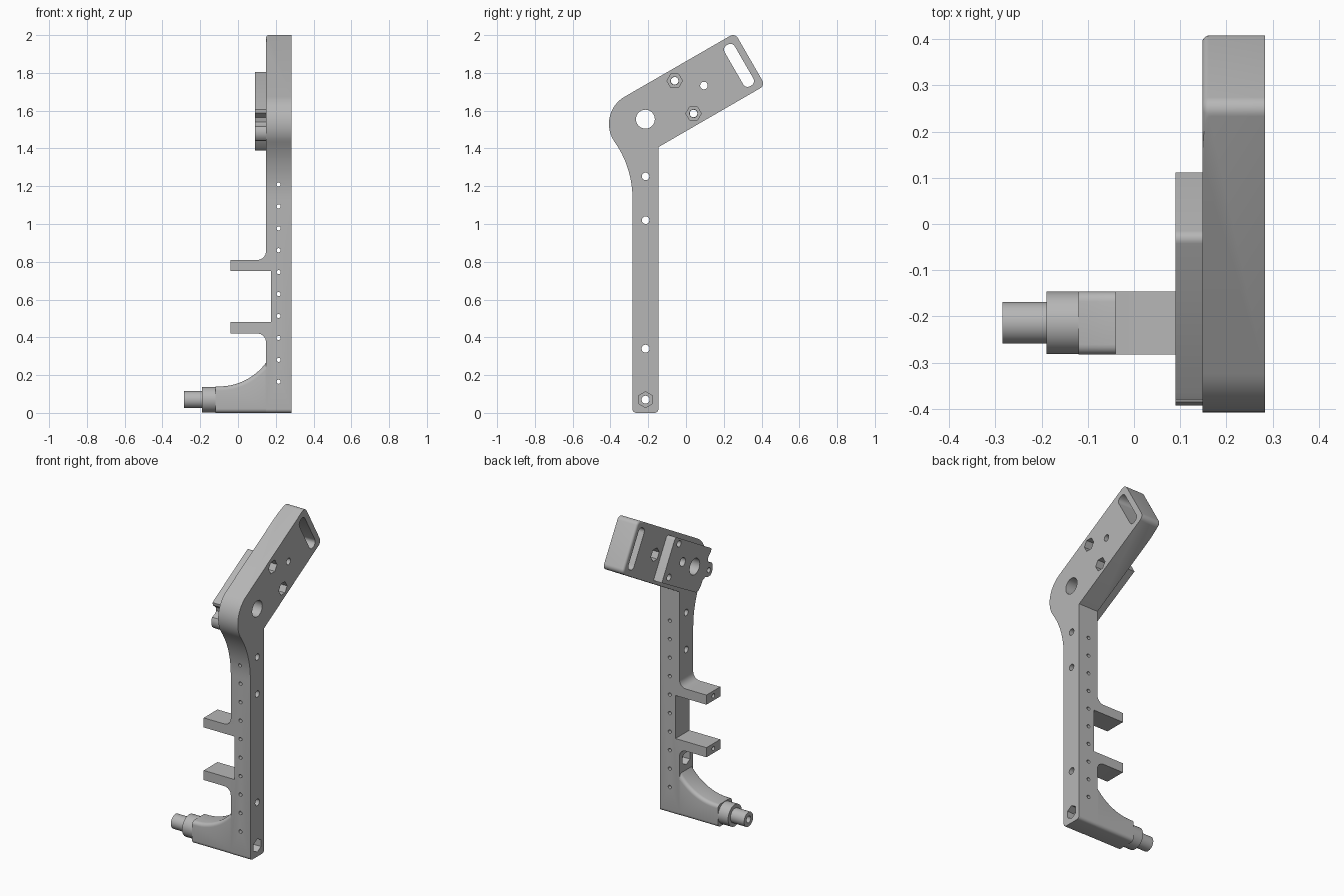
import bpy, bmesh, math
from mathutils import Vector

if "Cube" in bpy.data.objects:
    bpy.data.objects.remove(bpy.data.objects["Cube"], do_unlink=True)

grey = bpy.data.materials.new("metal grey")
grey.use_nodes = True
grey.diffuse_color = (0.47, 0.47, 0.47, 1)
grey.node_tree.nodes["Principled BSDF"].inputs["Base Color"].default_value = (0.47, 0.47, 0.47, 1)

LEG_X0, LEG_X1 = 0.148, 0.284      # leg thickness
LEG_Y0, LEG_Y1 = -0.283, -0.146    # leg depth
MID_Y = -0.214
TILT = math.radians(30)            # slope of the upper arm


def arc(cx, cy, r, a0, a1, n=8):
    return [(cx + r * math.cos(math.radians(a0 + (a1 - a0) * i / n)),
             cy + r * math.sin(math.radians(a0 + (a1 - a0) * i / n))) for i in range(n + 1)]


def circle(cx, cy, r, n=32, turn=0):
    return arc(cx, cy, r, turn, turn + 360, n)[:-1]


def arm(u, v):
    """Point given along (u) and across (v) the sloping arm, as (y, z)."""
    c, s = math.cos(TILT), math.sin(TILT)
    return (c * u - s * v, s * u + c * v)


def prism(name, pts, axis, lo, hi):
    """Extrude an outline along x (points are y, z) or y (points are x, z)."""
    bm = bmesh.new()
    place = (lambda p, d: (d, p[0], p[1])) if axis == "x" else (lambda p, d: (p[0], d, p[1]))
    face = bm.faces.new([bm.verts.new(place(p, lo)) for p in pts])
    new = bmesh.ops.extrude_face_region(bm, geom=[face])["geom"]
    shift = Vector(place((0, 0), hi - lo))
    bmesh.ops.translate(bm, vec=shift, verts=[g for g in new if isinstance(g, bmesh.types.BMVert)])
    bmesh.ops.recalc_face_normals(bm, faces=bm.faces)
    mesh = bpy.data.meshes.new(name)
    bm.to_mesh(mesh)
    bm.free()
    mesh.materials.append(grey)
    ob = bpy.data.objects.new(name, mesh)
    bpy.context.collection.objects.link(ob)
    return ob


def round_edges(ob, rule, width):
    bm = bmesh.new()
    bm.from_mesh(ob.data)
    edges = [e for e in bm.edges if rule(e.verts[0].co, e.verts[1].co)]
    bmesh.ops.bevel(bm, geom=edges, offset=width, segments=5, profile=0.5, affect="EDGES")
    bm.to_mesh(ob.data)
    bm.free()


def cut(ob, pts, axis, lo, hi):
    cutter = prism("cutter", pts, axis, lo, hi)
    cutter.hide_render = True
    bpy.context.view_layer.objects.active = ob
    mod = ob.modifiers.new("cut", "BOOLEAN")
    mod.operation, mod.solver, mod.object = "DIFFERENCE", "EXACT", cutter
    bpy.ops.object.modifier_apply(modifier=mod.name)
    bpy.data.objects.remove(cutter, do_unlink=True)


def finish(ob):
    bpy.ops.object.select_all(action="DESELECT")
    ob.select_set(True)
    bpy.context.view_layer.objects.active = ob
    bpy.ops.object.shade_smooth_by_angle(angle=math.radians(30))


# Main body: straight leg, rounded elbow and sloping arm
U_END, V_LOW, V_TOP, R = 1.23, 1.292, 1.612, 0.03
outline = arc(LEG_Y0 + 0.02, 0.02, 0.02, 270, 180, 5)
outline += arc(LEG_Y0 - 0.525, 1.134, 0.525, 0, 35, 12)
outline += arc(-0.242, 1.53, 0.166, 215, 120, 18)[1:]
outline += arc(*arm(U_END - R, V_TOP - R), R, 120, 30, 6)
outline += arc(*arm(U_END - R, V_LOW + R), R, 30, -60, 6)
outline += [(LEG_Y1, 1.407)]
outline += arc(LEG_Y1 - 0.02, 0.02, 0.02, 0, -90, 5)
body = prism("main_body", outline, "x", LEG_X0, LEG_X1)


def at_arm_end(p):
    along = p.y * math.cos(TILT) + p.z * math.sin(TILT)
    return p.x < LEG_X0 + 0.001 and along > U_END - R - 0.005


round_edges(body, lambda a, b: at_arm_end(a) and at_arm_end(b), 0.015)

# Shallow recess between the brackets
cut(body, [(0.1, 0.48), (0.175, 0.48), (0.175, 0.75), (0.1, 0.75)], "y", -0.4, 0)

# Row of small holes along the leg
for i in range(10):
    cut(body, circle(0.215, 0.165 + 0.116 * i, 0.011, 16), "y", -0.4, 0)

# Cross holes, pivot hole and hexagonal pockets
HEX_HOLES = [(-0.06, 1.758), (0.04, 1.585)]
PIVOT = (-0.215, 1.555)
cross_holes = [(MID_Y, 0.34, 0.021), (MID_Y, 1.02, 0.02), (MID_Y, 1.252, 0.02),
               (0.095, 1.733, 0.02), (*PIVOT, 0.05), (MID_Y, 0.07, 0.021)]
cross_holes += [(y, z, 0.021) for y, z in HEX_HOLES]
for y, z, r in cross_holes:
    cut(body, circle(y, z, r), "x", 0, 0.4)
for y, z in HEX_HOLES:
    cut(body, circle(y, z, 0.041, 6), "x", 0.235, 0.4)
cut(body, circle(MID_Y, 0.07, 0.042, 6, 30), "x", 0.235, 0.4)
cut(body, circle(MID_Y, 0.34, 0.042, 6, 30), "x", 0, 0.195)
cut(body, circle(0.095, 1.733, 0.041, 6), "x", 0, 0.195)

# Slot near the arm end
su, sv = 1.163, 1.453
slot = []
for du, dv, a in ((1, 1, 30), (-1, 1, 120), (-1, -1, 210), (1, -1, 300)):
    slot += arc(*arm(su + du * 0.004, sv + dv * 0.098), 0.027, a, a + 90, 6)
cut(body, slot, "x", 0, 0.4)
finish(body)

# Raised plate on the inner side of the elbow
plate_pts = [arm(0.885, 1.31)]
plate_pts += arc(*arm(0.865, 1.563), 0.02, 30, 120, 5)
plate_pts += [(-0.365, 1.616), (-0.38, 1.605), (-0.378, 1.588), (-0.35, 1.565), (-0.344, 1.54),
              (-0.36, 1.525), (-0.385, 1.515), (-0.393, 1.498), (-0.392, 1.475), (-0.385, 1.455),
              (-0.37, 1.442), (-0.35, 1.44), (-0.32, 1.45), (-0.295, 1.44), (-0.27, 1.405),
              (-0.25, 1.39), (-0.225, 1.389)]
plate = prism("elbow_plate", plate_pts, "x", 0.09, LEG_X0)
for y, z, r in [(*PIVOT, 0.05), (-0.096, 1.63, 0.027), (-0.355, 1.48, 0.016)] + \
        [(y, z, 0.02) for y, z in HEX_HOLES]:
    cut(plate, circle(y, z, r), "x", 0, 0.3)
finish(plate)

# Two brackets with filleted roots, mirrored about the recess
half = [(-0.04, 0.75), (0.175, 0.75), (0.175, 0.8), (LEG_X0, 0.81)]
half += arc(0.103, 0.855, 0.045, 0, -90) + [(-0.04, 0.81)]
for name, flip in (("upper_bracket", False), ("lower_bracket", True)):
    pts = [(x, 1.23 - z if flip else z) for x, z in half]
    bracket = prism(name, pts, "y", LEG_Y0, LEG_Y1)
    cut(bracket, circle(MID_Y, 0.45 if flip else 0.78, 0.013, 16), "x", -0.1, 0.08)
    finish(bracket)

# Foot with a concave top and rounded long edges
foot_pts = [(LEG_X0, 0), (-0.12, 0), (-0.12, 0.14)]
foot_pts += arc(-0.1, 0.448, 0.308, 270, 323.6, 14)
foot = prism("foot", foot_pts, "y", LEG_Y0, LEG_Y1)
round_edges(foot, lambda a, b: abs(a.y - b.y) < 0.001 and abs(a.x - b.x) > 0.001, 0.022)
cut(foot, circle(MID_Y, 0.07, 0.021), "x", -0.2, 0.3)
finish(foot)

# Stepped axle with a bore right through
for name, r, lo, hi in (("axle_collar", 0.068, -0.19, -0.12), ("axle_pin", 0.045, -0.285, -0.19)):
    part = prism(name, circle(MID_Y, 0.07, r, 48), "x", lo, hi)
    cut(part, circle(MID_Y, 0.07, 0.021), "x", -0.4, 0)
    finish(part)
